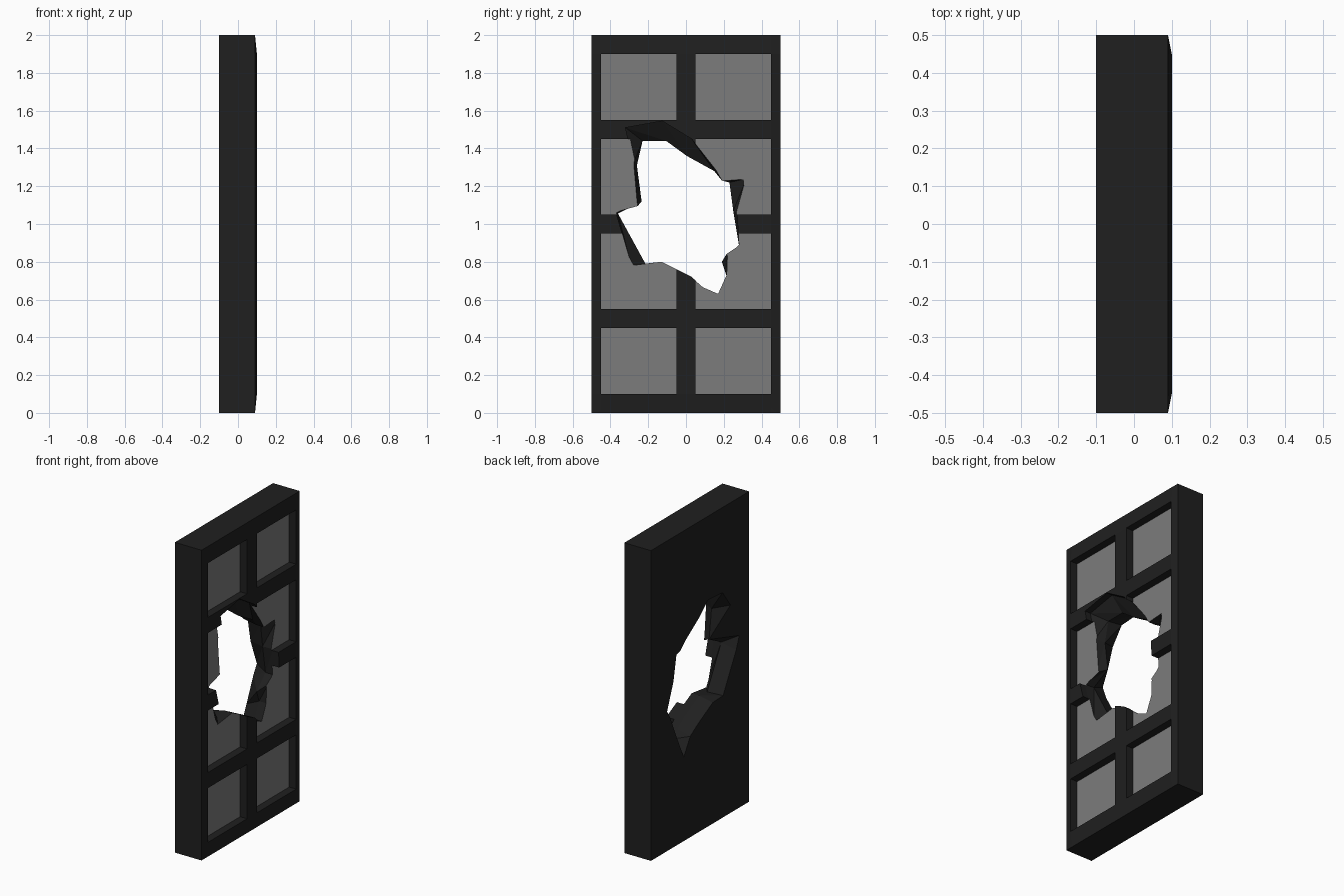
import bpy, bmesh, random
from mathutils import Vector

if "Cube" in bpy.data.objects:
    bpy.data.objects.remove(bpy.data.objects["Cube"])

random.seed(4)


def material(name, v):
    m = bpy.data.materials.new(name)
    m.diffuse_color = (v, v, v, 1)
    m.use_nodes = True
    m.node_tree.nodes["Principled BSDF"].inputs["Base Color"].default_value = m.diffuse_color
    return m


DARK, PANE = material("dark_frame", 0.014), material("grey_pane", 0.2)


def to_object(bm, name):
    bmesh.ops.recalc_face_normals(bm, faces=bm.faces)
    me = bpy.data.meshes.new(name)
    bm.to_mesh(me)
    bm.free()
    me.materials.append(DARK)
    me.materials.append(PANE)
    ob = bpy.data.objects.new(name, me)
    bpy.context.collection.objects.link(ob)
    return ob


def boolean(ob, cutter, op, name):
    """Return a new mesh: ob combined with cutter."""
    mod = ob.modifiers.new("bool", 'BOOLEAN')
    mod.operation, mod.object, mod.solver = op, cutter, 'EXACT'
    dg = bpy.context.evaluated_depsgraph_get()
    dg.update()
    me = bpy.data.meshes.new_from_object(ob.evaluated_get(dg))
    me.name = name
    ob.modifiers.remove(mod)
    return me


# Panel: grid face with 2 x 4 recessed panes and a slightly sloped border
def make_panel():
    ys = [-.5, -.45, -.05, .05, .45, .5]
    zs = [0, .1, .45, .55, .95, 1.05, 1.45, 1.55, 1.9, 2]
    bm = bmesh.new()
    grid = [[bm.verts.new((.09 if y in (-.5, .5) or z in (0, 2) else .1, y, z))
             for z in zs] for y in ys]
    for i in range(len(ys) - 1):
        for j in range(len(zs) - 1):
            q = [grid[i][j], grid[i + 1][j], grid[i + 1][j + 1], grid[i][j + 1]]
            if i % 2 and j % 2:
                f = [bm.verts.new((.05, v.co.y, v.co.z)) for v in q]
                bm.faces.new(f).material_index = 1
                for k in range(4):
                    n = (k + 1) % 4
                    bm.faces.new((q[k], q[n], f[n], f[k]))
            else:
                bm.faces.new(q)
    rim = [e for e in bm.edges if e.is_boundary]
    ext = bmesh.ops.extrude_edge_only(bm, edges=rim)["geom"]
    for v in ext:
        if isinstance(v, bmesh.types.BMVert):
            v.co.x = -.1
    bmesh.ops.holes_fill(bm, edges=[e for e in bm.edges if e.is_boundary], sides=0)
    return to_object(bm, "panel")


# Jagged hole: outlines (y, z) at the front, middle and back of the panel
FRONT = [(-.32, 1.51), (-.125, 1.545), (.03, 1.45), (.15, 1.30), (.19, 1.23), (.32, 1.24),
         (.27, 1.06), (.28, .89), (.22, .85), (.215, .73), (.17, .63), (.09, .665),
         (.03, .72), (-.13, .80), (-.29, .78), (-.37, 1.06), (-.26, 1.09), (-.28, 1.32)]
MIDDLE = [(-.23, 1.44), (-.105, 1.44), (.005, 1.36), (.15, 1.28), (.19, 1.23), (.23, 1.22),
          (.25, 1.07), (.28, .89), (.19, .80), (.215, .73), (.17, .63), (.09, .665),
          (.02, .72), (-.13, .80), (-.215, .79), (-.36, 1.055), (-.235, 1.12), (-.26, 1.31)]
BACK = [(-.23, 1.45), (-.08, 1.46), (.01, 1.38), (.15, 1.285), (.20, 1.24), (.24, 1.23),
        (.27, 1.07), (.335, .90), (.30, .84), (.23, .68), (.165, .54), (.10, .65),
        (.02, .70), (-.13, .78), (-.235, .785), (-.37, 1.03), (-.40, 1.11), (-.31, 1.34)]


def make_hole():
    bm = bmesh.new()
    layers = [(.15, FRONT), (.06, FRONT), (0, MIDDLE), (-.1, BACK), (-.15, BACK)]
    rings = [[bm.verts.new((x, y, z)) for y, z in pts] for x, pts in layers]
    n = len(FRONT)
    for a, b in zip(rings, rings[1:]):
        for k in range(n):
            m = (k + 1) % n
            bm.faces.new((a[k], a[m], b[m]))
            bm.faces.new((a[k], b[m], b[k]))
    for r in (rings[0], rings[-1]):
        bm.faces.new(r)
    bmesh.ops.triangulate(bm, faces=[f for f in bm.faces if len(f.verts) > 4])
    return to_object(bm, "hole_cutter")


# One convex cell of the fracture pattern around a seed point
def make_cell(p, seeds):
    bm = bmesh.new()
    bmesh.ops.create_cube(bm, size=5)
    for q in sorted(seeds, key=lambda s: (s - p).length):
        if q is p:
            continue
        cut = bmesh.ops.bisect_plane(bm, geom=bm.verts[:] + bm.edges[:] + bm.faces[:],
                                     plane_co=(p + q) / 2, plane_no=q - p, clear_outer=True)
        edges = [g for g in cut["geom_cut"] if isinstance(g, bmesh.types.BMEdge)]
        if edges:
            bmesh.ops.contextual_create(bm, geom=edges)
    return to_object(bm, "cell")


panel, hole = make_panel(), make_hole()
panel.data = boolean(panel, hole, 'DIFFERENCE', "broken_panel")

# Crack pattern: scattered seeds, denser at the left and lower right of the hole
R = random.uniform
seeds = [Vector((R(-.1, .1), R(-.5, .5), R(0, 2))) for _ in range(26)]
seeds += [Vector((R(-.1, .1), R(-.5, -.28), R(1.05, 1.45))) for _ in range(9)]
seeds += [Vector((R(-.1, .1), R(.22, .45), R(.65, .9))) for _ in range(4)]

for i, s in enumerate(seeds):
    cell = make_cell(s, seeds)
    me = boolean(panel, cell, 'INTERSECT', "panel_piece")
    bpy.data.objects.remove(cell)
    if me.polygons:
        piece = bpy.data.objects.new(f"panel_piece_{i:02d}", me)
        bpy.context.collection.objects.link(piece)

for ob in (panel, hole):
    bpy.data.objects.remove(ob)
